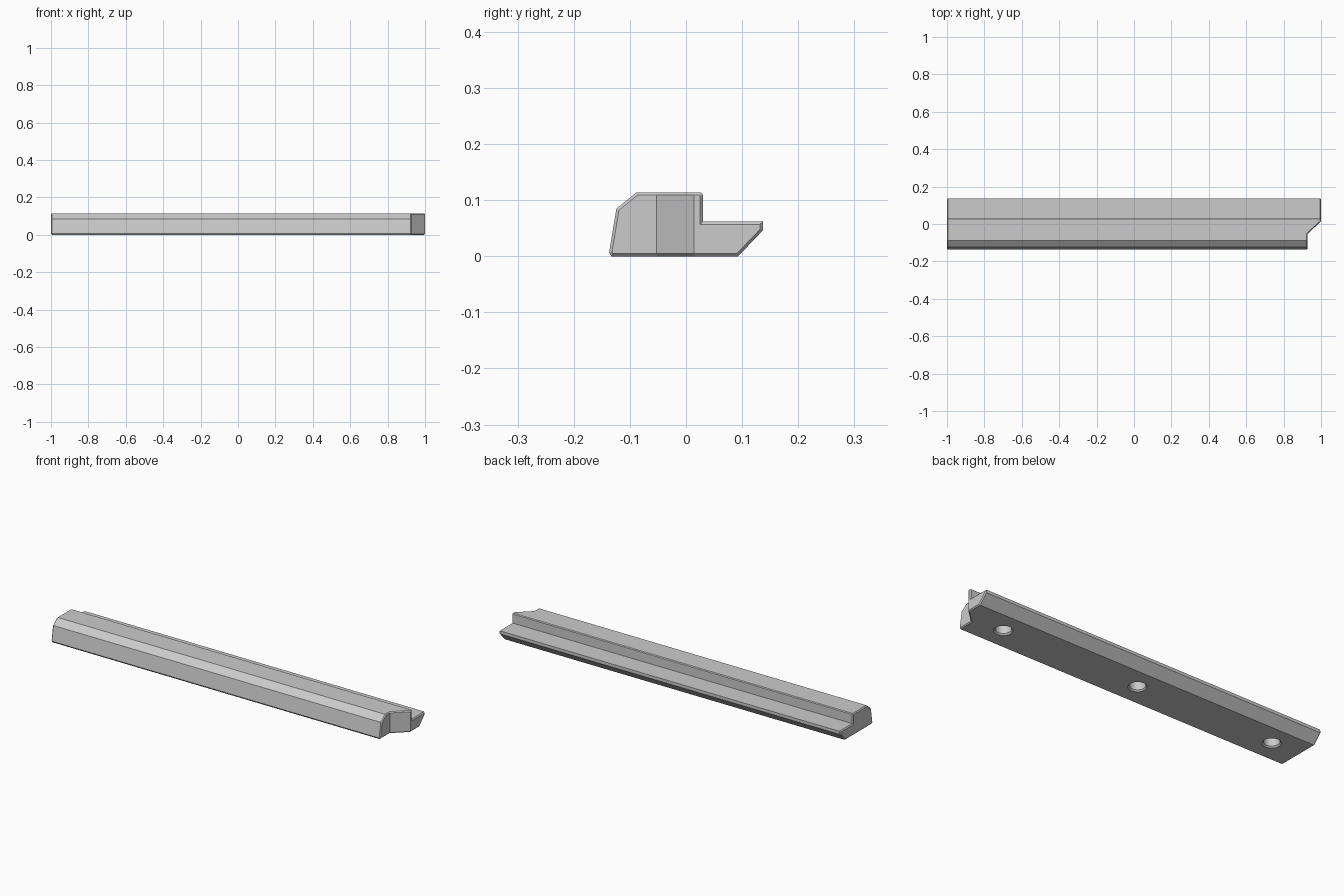
import bpy, bmesh, math
from mathutils import Matrix, Vector

cube = bpy.data.objects.get("Cube")
if cube:
    bpy.data.objects.remove(cube)

grey = bpy.data.materials.new("plain_grey")
grey.use_nodes = True
grey.diffuse_color = (0.6, 0.6, 0.6, 1)
grey.node_tree.nodes["Principled BSDF"].inputs["Base Color"].default_value = (0.6, 0.6, 0.6, 1)


def add_object(name, bm, helper=False):
    bmesh.ops.recalc_face_normals(bm, faces=bm.faces)
    mesh = bpy.data.meshes.new(name)
    bm.to_mesh(mesh)
    bm.free()
    mesh.materials.append(grey)
    obj = bpy.data.objects.new(name, mesh)
    bpy.context.collection.objects.link(obj)
    obj.hide_render = helper
    return obj


def prism(name, points, direction, helper=False):
    bm = bmesh.new()
    face = bm.faces.new([bm.verts.new(p) for p in points])
    moved = bmesh.ops.extrude_face_region(bm, geom=[face])["geom"]
    bmesh.ops.translate(bm, vec=direction, verts=[v for v in moved if isinstance(v, bmesh.types.BMVert)])
    return add_object(name, bm, helper)


def apply_boolean(obj, cutter, operation):
    mod = obj.modifiers.new(cutter.name, "BOOLEAN")
    mod.operation, mod.solver, mod.object = operation, "EXACT", cutter
    bpy.context.view_layer.update()
    graph = bpy.context.evaluated_depsgraph_get()
    mesh = bpy.data.meshes.new_from_object(obj.evaluated_get(graph))
    obj.modifiers.clear()
    obj.data = mesh
    bpy.data.objects.remove(cutter)


# Stepped rail cross-section with an undercut lip at the back
section = [(-0.133, 0), (-0.137, 0.007), (-0.124, 0.085), (-0.088, 0.114), (0.026, 0.114),
           (0.03, 0.11), (0.03, 0.062), (0.137, 0.062), (0.137, 0.046), (0.093, 0)]
rail = prism("rail", [(-1.2, y, z) for y, z in section], Vector((2.4, 0, 0)))

# Plan outline trims the ends and makes the angled notch
plan = [(-1, -0.3), (0.928, -0.3), (0.928, -0.053), (1, 0.014), (1, 0.3), (-1, 0.3)]
trim = prism("end_trim", [(x, y, -0.1) for x, y in plan], Vector((0, 0, 0.4)), True)
apply_boolean(rail, trim, "INTERSECT")

# Fine chamfer around both ends
bm = bmesh.new()
bm.from_mesh(rail.data)
bmesh.ops.dissolve_limit(bm, angle_limit=0.01, verts=bm.verts, edges=bm.edges)
bm.normal_update()
rims = [e for e in bm.edges if len(e.link_faces) == 2
        and len({abs(f.normal.x) > 0.2 for f in e.link_faces}) == 2]
bmesh.ops.bevel(bm, geom=rims, offset=0.005, segments=1, affect="EDGES", clamp_overlap=True)
bm.to_mesh(rail.data)
bm.free()

# Three blind, countersunk holes in the underside
hole = [(0, -0.01), (0.055, -0.01), (0.038, 0.007), (0.038, 0.06), (0, 0.06)]
for i in (-1, 0, 1):
    bm = bmesh.new()
    verts = [bm.verts.new((r, 0, z)) for r, z in hole]
    edges = [bm.edges.new(pair) for pair in zip(verts, verts[1:])]
    bmesh.ops.spin(bm, geom=verts + edges, cent=(0, 0, 0), axis=(0, 0, 1),
                   angle=math.tau, steps=32, use_duplicate=False)
    bmesh.ops.remove_doubles(bm, verts=bm.verts, dist=0.0001)
    bm.transform(Matrix.Translation((-0.036 + 0.8 * i, -0.018, 0)))
    apply_boolean(rail, add_object("hole_cutter", bm, True), "DIFFERENCE")

# Round hole walls, crisp edges elsewhere
bpy.ops.object.select_all(action="DESELECT")
rail.select_set(True)
bpy.context.view_layer.objects.active = rail
bpy.ops.object.shade_smooth_by_angle(angle=math.radians(20))
